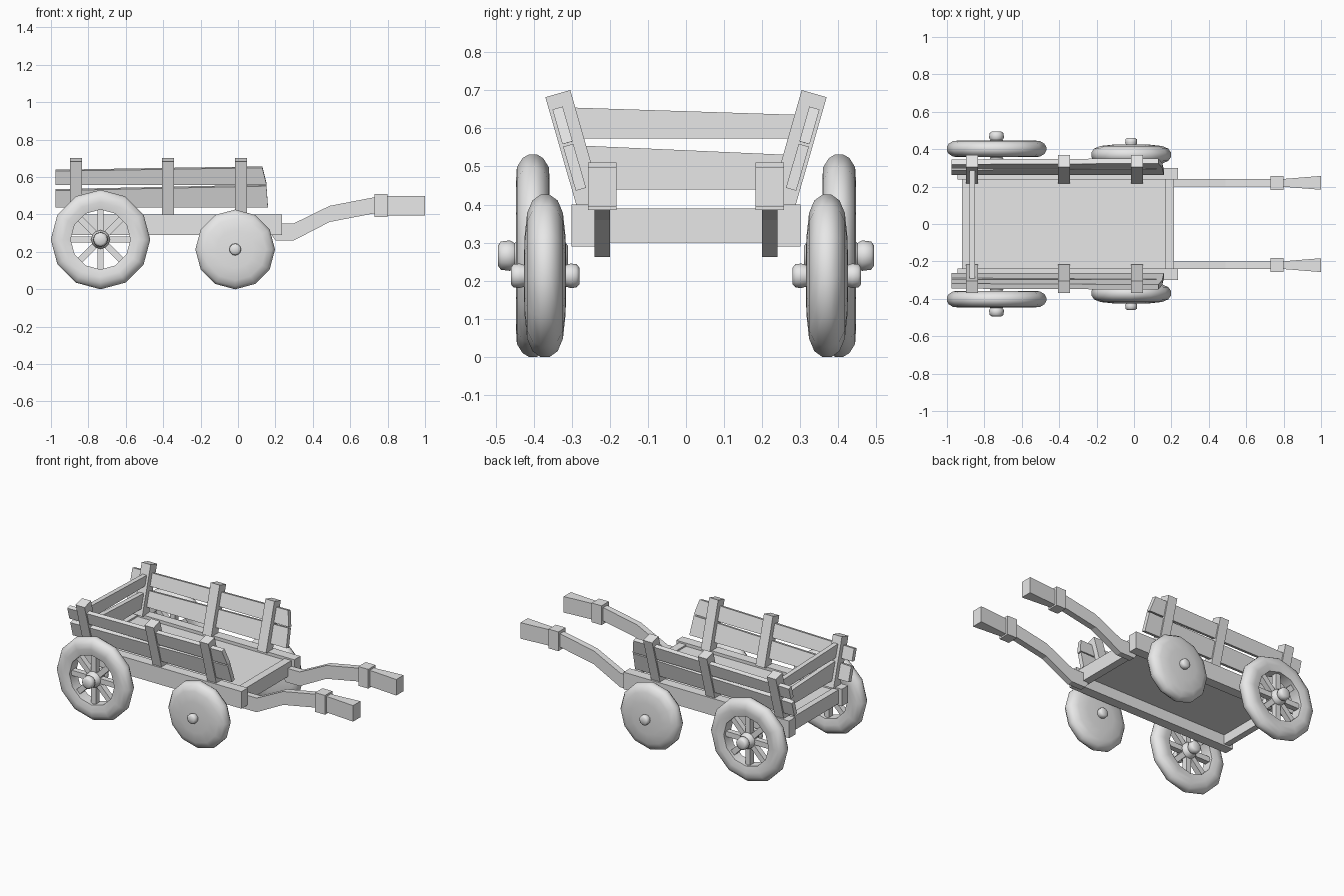
import bpy, bmesh, math
from mathutils import Matrix

cube = bpy.data.objects.get("Cube")
if cube:
    bpy.data.objects.remove(cube, do_unlink=True)

grey = bpy.data.materials.new("plain_grey")
grey.use_nodes = True
grey.diffuse_color = (0.8, 0.8, 0.8, 1)
grey.node_tree.nodes["Principled BSDF"].inputs["Base Color"].default_value = (0.8, 0.8, 0.8, 1)


def finish(name, bm, matrix=Matrix(), mirror=False, smooth=None):
    bmesh.ops.recalc_face_normals(bm, faces=bm.faces)
    bm.transform(matrix)
    mesh = bpy.data.meshes.new(name)
    bm.to_mesh(mesh)
    bm.free()
    mesh.materials.append(grey)
    if smooth:
        mesh.polygons.foreach_set("use_smooth", [True] * len(mesh.polygons))
        mesh.set_sharp_from_angle(angle=math.radians(smooth))
    obj = bpy.data.objects.new(name, mesh)
    bpy.context.collection.objects.link(obj)
    if mirror:
        mod = obj.modifiers.new("Mirror", 'MIRROR')
        mod.use_axis = (False, True, False)
    return obj


def prism(name, outline, y0, y1, matrix=Matrix(), mirror=False):
    """Extrude an xz outline from y0 to y1."""
    bm = bmesh.new()
    face = bm.faces.new([bm.verts.new((x, y0, z)) for x, z in outline])
    ext = bmesh.ops.extrude_face_region(bm, geom=[face])
    verts = [v for v in ext["geom"] if isinstance(v, bmesh.types.BMVert)]
    bmesh.ops.translate(bm, verts=verts, vec=(0, y1 - y0, 0))
    return finish(name, bm, matrix, mirror)


def rect(x0, x1, z0, z1):
    return [(x0, z0), (x1, z0), (x1, z1), (x0, z1)]


def lathe(name, half, centre, sides, ring=False, smooth=50):
    """Spin a half profile of (radius, offset), mirrored in offset, about y."""
    profile = half + [(r, -o) for r, o in reversed(half)]
    if ring:
        profile.append(profile[0])
    bm = bmesh.new()
    verts = [bm.verts.new((0, o, r)) for r, o in profile]
    edges = [bm.edges.new(pair) for pair in zip(verts, verts[1:])]
    bmesh.ops.spin(bm, geom=verts + edges, axis=(0, 1, 0), cent=(0, 0, 0),
                   angle=math.tau, steps=sides, use_duplicate=False)
    bmesh.ops.remove_doubles(bm, verts=bm.verts, dist=0.0005)
    return finish(name, bm, Matrix.Translation(centre), True, smooth)


# Bed: side beams, cross bars and floor
prism("side_beams", rect(-0.945, 0.235, 0.29, 0.40), 0.237, 0.30, mirror=True)
prism("front_cross_bar", rect(0.165, 0.215, 0.30, 0.39), -0.24, 0.24)
prism("back_cross_bar", rect(-0.92, -0.88, 0.30, 0.39), -0.24, 0.24)
prism("floor", rect(-0.90, 0.17, 0.36, 0.38), -0.24, 0.24)

# Sloping sides: posts and planks built upright, then leaned outward
lean = Matrix.Translation((0, 0.253, 0.40)) @ Matrix.Rotation(math.radians(-16), 4, 'X')
for label, x in (("back", -0.867), ("middle", -0.375), ("front", 0.015)):
    prism(label + "_posts", rect(x - 0.032, x + 0.032, -0.01, 0.303),
          -0.034, 0.034, lean, True)
prism("lower_side_planks", [(-0.975, 0.045), (0.16, 0.045), (0.152, 0.165), (-0.975, 0.14)],
      -0.003, 0.025, lean, True)
prism("upper_side_planks", [(-0.975, 0.17), (0.153, 0.172), (0.13, 0.267), (-0.975, 0.248)],
      -0.003, 0.025, lean, True)

# Back planks between the rear posts
turn = Matrix.Rotation(math.pi / 2, 4, 'Z')
prism("lower_back_plank", [(-0.28, 0.44), (0.28, 0.44), (0.28, 0.53), (-0.28, 0.555)],
      0.85, 0.88, turn)
prism("upper_back_plank", [(-0.31, 0.573), (0.31, 0.573), (0.31, 0.635), (-0.31, 0.655)],
      0.85, 0.88, turn)

# Handles: bent shaft, collar and flared grip
prism("handle_shafts", [(0.18, 0.29), (0.20, 0.262), (0.30, 0.262), (0.49, 0.36),
                        (0.74, 0.408), (0.74, 0.494), (0.49, 0.446), (0.30, 0.353),
                        (0.18, 0.353)], 0.20, 0.24, mirror=True)
prism("handle_collars", rect(0.73, 0.80, 0.386, 0.51), 0.183, 0.257, mirror=True)
grip = prism("handle_grips", rect(0.79, 1.0, 0.395, 0.498), 0.20, 0.24, mirror=True)
for v in grip.data.vertices:
    if v.co.x > 0.9:
        v.co.y = 0.22 + (v.co.y - 0.22) * 1.85

# Rear wheels: rounded rim, hub and spokes
rear = (-0.735, 0.402, 0.266)
lathe("rear_rims", [(0.16, 0.036), (0.20, 0.044), (0.232, 0.042), (0.256, 0.027),
                    (0.266, 0.01)], rear, 12, ring=True)
lathe("rear_hubs", [(0, 0.092), (0.026, 0.092), (0.037, 0.084), (0.040, 0.06),
                    (0.033, 0.048), (0.05, 0.03)], rear, 12)
for i in range(4):
    spin = Matrix.Translation(rear) @ Matrix.Rotation(i * math.pi / 4, 4, 'Y')
    prism(f"rear_spokes_{i + 1}", rect(-0.17, 0.17, -0.017, 0.017),
          -0.018, 0.018, spin, True)

# Front wheels: solid domed discs with small hubs
front = (-0.015, 0.37, 0.213)
lathe("front_discs", [(0, 0.056), (0.10, 0.054), (0.165, 0.047), (0.198, 0.033),
                      (0.213, 0.012)], front, 12)
lathe("front_hubs", [(0, 0.09), (0.022, 0.09), (0.031, 0.082), (0.032, 0.066),
                     (0.027, 0.05)], front, 12)
